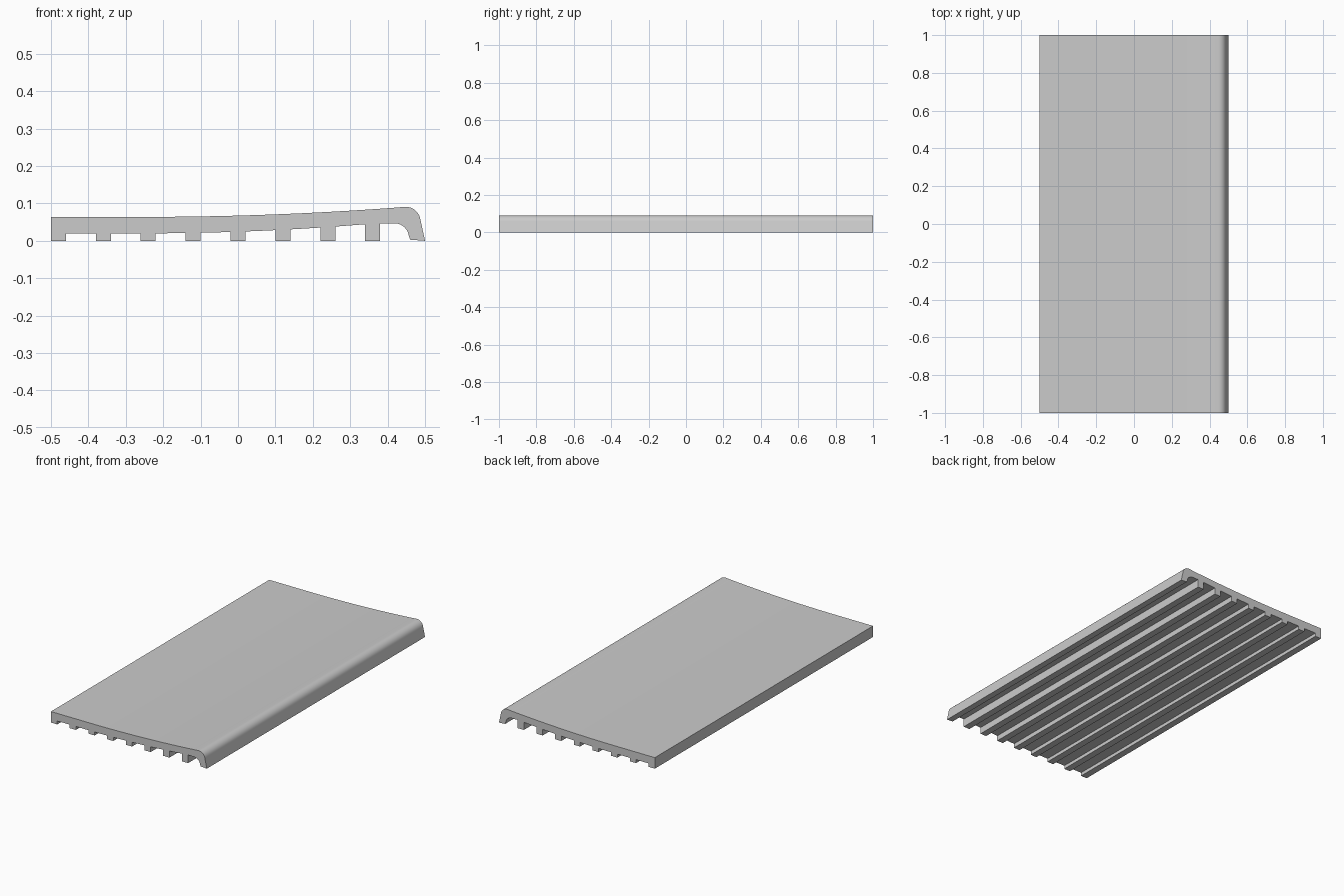
import bpy, bmesh, math

if "Cube" in bpy.data.objects:
    bpy.data.objects.remove(bpy.data.objects["Cube"])


def top_z(x):
    return 0.064 + 0.055 * max(0, x + 0.25) ** 2


def under_z(x):
    return 0.02 + 0.07 * max(0, x + 0.25) ** 2


def arc(cx, cz, r, a0, a1, n):
    angles = [math.radians(a0 + (a1 - a0) * i / n) for i in range(n + 1)]
    return [(cx + r * math.cos(a), cz + r * math.sin(a)) for a in angles]


# Underside: eight ribs with channels between them
profile = []
for i in range(8):
    x = -0.5 + 0.12 * i
    profile += [(x, 0), (x + 0.04, 0)]
    if i < 7:
        for t in range(5):
            u = x + 0.04 + 0.02 * t
            profile.append((u, under_z(u)))

# Rounded channel behind the nosing, then the nosing foot
profile.append((0.38, 0.047))
profile += arc(0.418, 0.008, 0.039, 90, 8, 10)
profile += [(0.46, 0.003), (0.5, 0)]

# Rounded front edge and gently rising top
profile += arc(0.448, 0.051, 0.040, 10, 92, 12)
for i in range(17):
    x = 0.42 - 0.0425 * i
    profile.append((x, top_z(x)))
profile.append((-0.5, 0.064))

# Extrude the cross-section along y
bm = bmesh.new()
face = bm.faces.new([bm.verts.new((x, -1, z)) for x, z in profile])
ext = bmesh.ops.extrude_face_region(bm, geom=[face], use_keep_orig=True)
bmesh.ops.translate(bm, vec=(0, 2, 0),
                    verts=[v for v in ext["geom"] if isinstance(v, bmesh.types.BMVert)])
bmesh.ops.recalc_face_normals(bm, faces=bm.faces)
mesh = bpy.data.meshes.new("ribbed_tread")
bm.to_mesh(mesh)
bm.free()
tread = bpy.data.objects.new("ribbed_tread", mesh)
bpy.context.collection.objects.link(tread)

bpy.context.view_layer.objects.active = tread
tread.select_set(True)
bpy.ops.object.shade_smooth_by_angle(angle=math.radians(30))
